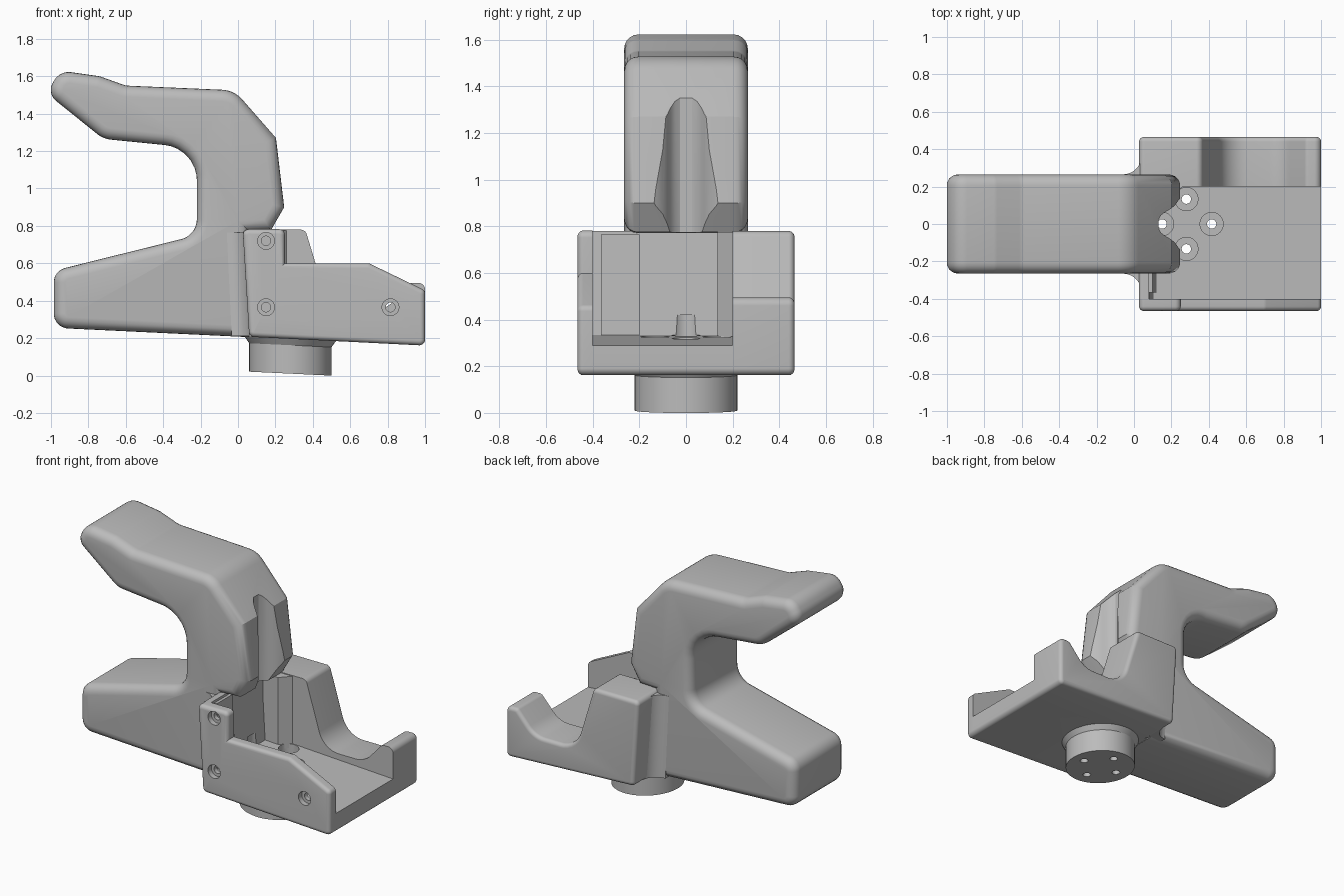
import bpy, bmesh, math
from mathutils import Vector, Matrix

if "Cube" in bpy.data.objects:
    bpy.data.objects.remove(bpy.data.objects["Cube"])

grey = bpy.data.materials.new("plain grey")
grey.use_nodes = True
colour = (0.5, 0.5, 0.5, 1)
grey.diffuse_color = colour
grey.node_tree.nodes["Principled BSDF"].inputs["Base Color"].default_value = colour

TILT = 0.048  # the mount leans slightly nose down


def rounded(points, steps=7):
    """Turn (a, b, radius) corners into a smooth outline."""
    out = []
    for i, (a, b, r) in enumerate(points):
        p = Vector((a, b))
        if not r:
            out.append(p)
            continue
        u = (Vector(points[i - 1][:2]) - p).normalized()
        v = (Vector(points[(i + 1) % len(points)][:2]) - p).normalized()
        half = u.angle(v) / 2
        t = r / math.tan(half)
        c = p + (u + v).normalized() * (r / math.sin(half))
        s, e = p + u * t - c, p + v * t - c
        out += [c + s.lerp(e, k / steps).normalized() * r for k in range(steps + 1)]
    return out


def make(name, bm):
    bmesh.ops.recalc_face_normals(bm, faces=bm.faces)
    mesh = bpy.data.meshes.new(name)
    bm.to_mesh(mesh)
    bm.free()
    obj = bpy.data.objects.new(name, mesh)
    mesh.materials.append(grey)
    bpy.context.collection.objects.link(obj)
    return obj


def prism_mesh(ring0, ring1):
    """Closed prism between two matching rings of points."""
    bm = bmesh.new()
    rings = [[bm.verts.new(p) for p in ring] for ring in (ring0, ring1)]
    for ring in rings:
        bm.faces.new(ring)
    n = len(ring0)
    for i in range(n):
        j = (i + 1) % n
        bm.faces.new((rings[0][i], rings[0][j], rings[1][j], rings[1][i]))
    bmesh.ops.recalc_face_normals(bm, faces=bm.faces)
    return bm


def side_prism(name, points, y0, y1, soft0=0.0, soft1=0.0):
    """Extrude an x-z outline along y and soften the rim of either cap."""
    outline = rounded(points)
    bm = prism_mesh(*[[(p.x, y, p.y) for p in outline] for y in (y0, y1)])
    for y, soft in ((y0, soft0), (y1, soft1)):
        if soft:
            rim = [e for e in bm.edges if all(abs(v.co.y - y) < 1e-5 for v in e.verts)]
            bmesh.ops.bevel(bm, geom=rim, offset=soft, offset_type='OFFSET',
                            segments=5, profile=0.5, affect='EDGES', clamp_overlap=False)
    return make(name, bm)


def upright_prism(name, points, z0, z1, lean=0.0):
    """Extrude an x-y outline upwards, leaning with height."""
    return make(name, prism_mesh(*[[(x - lean * (z - z1), y, z) for x, y in points]
                                   for z in (z0, z1)]))


def cylinder(name, centre, r0, r1, depth, axis='Z', sides=40):
    turn = Matrix.Rotation(math.pi / 2, 4, 'X') if axis == 'Y' else Matrix()
    bm = bmesh.new()
    bmesh.ops.create_cone(bm, cap_ends=True, segments=sides, radius1=r0, radius2=r1,
                          depth=depth, matrix=Matrix.Translation(centre) @ turn)
    return make(name, bm)


def cut(obj, cutters):
    for c in cutters:
        c.hide_render = True
        m = obj.modifiers.new("cut", 'BOOLEAN')
        m.operation, m.solver, m.object = 'DIFFERENCE', 'EXACT', c
    graph = bpy.context.evaluated_depsgraph_get()
    mesh = bpy.data.meshes.new_from_object(obj.evaluated_get(graph))
    obj.modifiers.clear()
    obj.data = mesh


# Grip: hooked arm, upright and rear tail in one outline
grip = side_prism("grip", [
    (-0.985, 0.255, 0.08), (0.06, 0.205, 0), (0.06, 0.77, 0), (0.175, 0.775, 0),
    (0.247, 0.9, 0), (0.203, 1.27, 0), (-0.02, 1.525, 0.15), (-0.6, 1.55, 0.1),
    (-0.74, 1.6, 0.1), (-0.95, 1.63, 0.09), (-1.025, 1.51, 0.075), (-0.72, 1.265, 0.14),
    (-0.22, 1.215, 0.19), (-0.22, 0.75, 0.11), (-0.985, 0.56, 0.08)],
    -0.265, 0.265, 0.06, 0.06)

# Flared tool channel down the front of the grip
half = [(0.132, 0.025), (0.145, 0.047), (0.17, 0.066), (0.195, 0.08),
        (0.22, 0.1), (0.24, 0.13), (0.28, 0.17)]
channel = upright_prism("channel_cutter",
                        half + [(x, -y) for x, y in reversed(half)], 0.6, 1.6)
cut(grip, [channel])

# Tray floor and end wall
tray = side_prism("tray", [
    (0.06, 0.207, 0), (1.0, 0.16, 0.03), (1.0, 0.29, 0), (0.105, 0.335, 0),
    (0.08, 0.78, 0), (0.025, 0.78, 0.02)], -0.4, 0.2)

# Front cheek plate with stepped top
cheek = side_prism("front_cheek", [
    (0.06, 0.207, 0.03), (1.0, 0.16, 0.03), (1.0, 0.455, 0.03), (0.7, 0.6, 0.04),
    (0.25, 0.6, 0), (0.25, 0.782, 0.03), (0.025, 0.782, 0.03)],
    -0.465, -0.4, 0.025, 0)

# Back cheek with a scooped saddle
back = side_prism("back_cheek", [
    (0.06, 0.207, 0.03), (1.0, 0.16, 0.03), (1.0, 0.495, 0.035), (0.92, 0.495, 0.03),
    (0.79, 0.35, 0.15), (0.49, 0.35, 0.15), (0.36, 0.78, 0.035), (0.025, 0.78, 0.03)],
    0.2, 0.465, 0, 0.025)

# Corner post inside the tray
post = upright_prism("corner_post", [(0.09, 0.135), (0.2, 0.135), (0.26, 0.2), (0.09, 0.2)],
                     0.3, 0.775)

# Concave blends between grip and cheeks
blends = []
for side, label in ((1, "back"), (-1, "front")):
    arc = [(-0.06 + 0.1 * math.sin(a), side * (0.365 - 0.1 * math.cos(a)))
           for a in (k * math.pi / 16 for k in range(9))]
    outline = [(-0.06, side * 0.2)] + arc + [(0.1, side * 0.365), (0.1, side * 0.2)]
    blends.append(upright_prism(label + "_blend", outline, 0.212, 0.765, TILT))

# Round boss below the tray, with a flared collar
boss = cylinder("boss", (0.28, 0, 0.105), 0.22, 0.22, 0.19, sides=64)
collar = cylinder("boss_collar", (0.28, 0, 0.18), 0.22, 0.245, 0.036, sides=64)
for obj in (boss, collar):
    for v in obj.data.vertices:
        v.co.z -= TILT * (v.co.x - 0.28)

# Counterbored holes in tray, collar and boss
cutters = []
for x, y in ((0.15, 0), (0.415, 0), (0.28, 0.133), (0.28, -0.133)):
    cutters.append(cylinder("bore_cutter", (x, y, 0.32), 0.062, 0.062, 0.2))
    cutters.append(cylinder("screw_cutter", (x, y, 0.2), 0.025, 0.025, 0.6))
for obj in (tray, boss, collar):
    cut(obj, cutters)

# Counterbored holes in the front cheek
side_cutters = []
for x, z in ((0.15, 0.72), (0.15, 0.365), (0.815, 0.365)):
    side_cutters.append(cylinder("bore_cutter", (x, -0.46, z), 0.045, 0.045, 0.06, 'Y'))
    side_cutters.append(cylinder("screw_cutter", (x, -0.44, z), 0.025, 0.025, 0.2, 'Y'))
cut(cheek, side_cutters)

for c in cutters + side_cutters + [channel]:
    bpy.data.objects.remove(c)

# Smooth shading with crisp edges kept
bpy.ops.object.select_all(action='DESELECT')
for obj in [grip, tray, cheek, back, post, boss, collar] + blends:
    obj.select_set(True)
    bpy.context.view_layer.objects.active = obj
bpy.ops.object.shade_smooth_by_angle(angle=math.radians(30))
